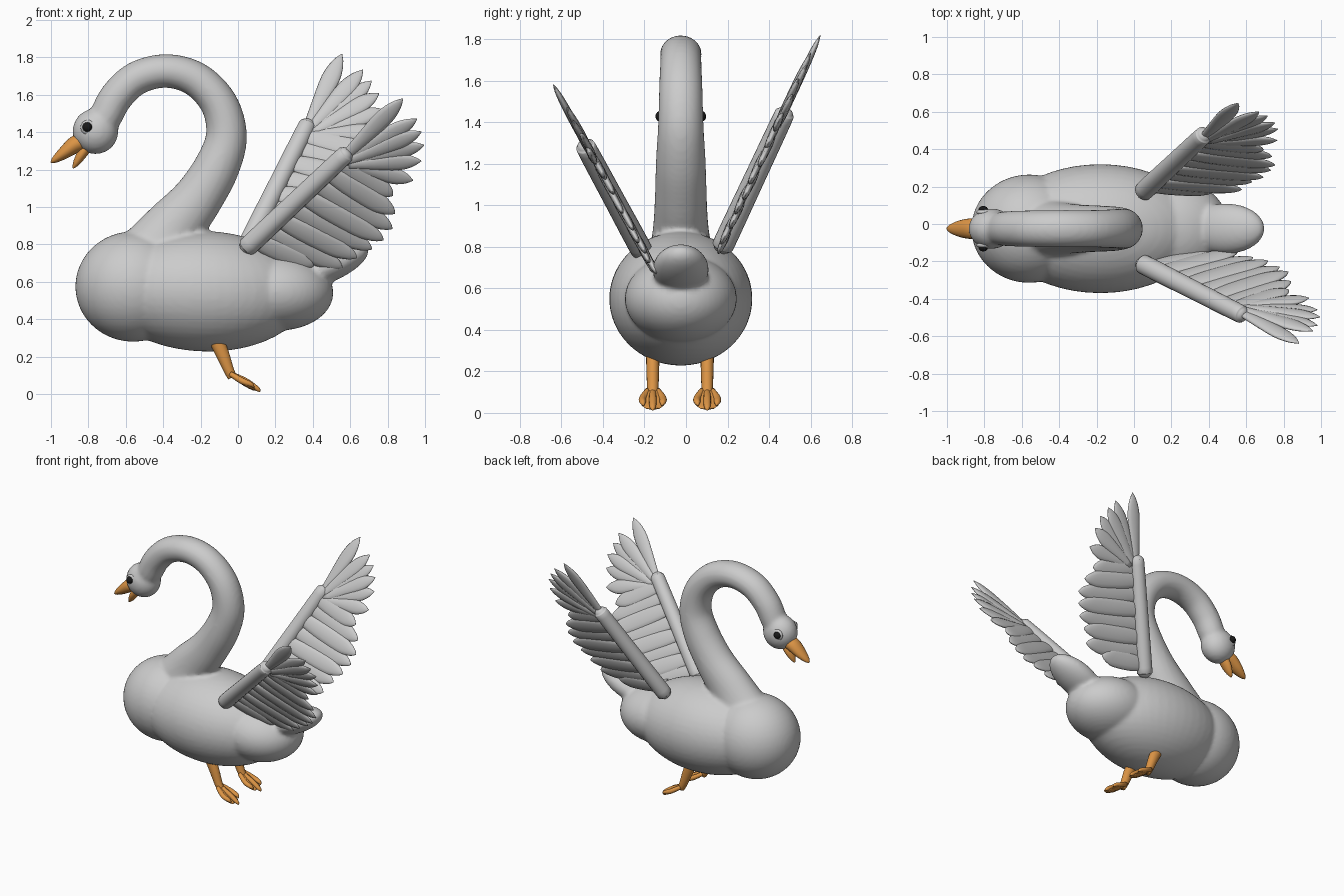
import bpy, bmesh, math
from mathutils import Vector, Matrix

if "Cube" in bpy.data.objects:
    bpy.data.objects.remove(bpy.data.objects["Cube"])

CY = -0.025  # body centre line


def material(name, col):
    m = bpy.data.materials.new(name)
    m.diffuse_color = (*col, 1)
    m.use_nodes = True
    m.node_tree.nodes["Principled BSDF"].inputs["Base Color"].default_value = m.diffuse_color
    return m


ORANGE = material("orange", (0.72, 0.30, 0.06))
BLACK = material("black", (0.01, 0.01, 0.01))


def finish(name, bm, mat=None):
    bmesh.ops.recalc_face_normals(bm, faces=bm.faces)
    for f in bm.faces:
        f.smooth = True
    me = bpy.data.meshes.new(name)
    bm.to_mesh(me)
    bm.free()
    if mat:
        me.materials.append(mat)
    ob = bpy.data.objects.new(name, me)
    bpy.context.collection.objects.link(ob)
    return ob


def ellipsoid(bm, c, r, tilt=0, seg=48):
    m = (Matrix.Translation(c) @ Matrix.Rotation(math.radians(tilt), 4, 'Y')
         @ Matrix.Diagonal((*r, 1)))
    bmesh.ops.create_uvsphere(bm, u_segments=seg, v_segments=seg // 2, radius=1, matrix=m)


def spline(rows, steps):
    """Catmull-Rom through rows of numbers."""
    out = []
    for i in range(len(rows) - 1):
        p = [rows[max(0, min(len(rows) - 1, i + k))] for k in (-1, 0, 1, 2)]
        for s in range(steps):
            t = s / steps
            out.append([0.5 * (2 * b + (c - a) * t + (2 * a - 5 * b + 4 * c - d) * t * t
                               + (3 * b - a - 3 * c + d) * t ** 3) for a, b, c, d in zip(*p)])
    return out + [list(rows[-1])]


def loft(bm, rows, flat, n=12, steps=4):
    """Elliptical tube; each row is x, y, z, half width, half thickness along flat."""
    rows = spline(rows, steps)
    pts = [Vector(r[:3]) for r in rows]
    rings = []
    for i, r in enumerate(rows):
        t = (pts[min(i + 1, len(pts) - 1)] - pts[max(i - 1, 0)]).normalized()
        side = t.cross(flat).normalized()
        up = side.cross(t)
        rings.append([bm.verts.new(pts[i] + side * max(r[3], .001) * math.cos(a)
                                   + up * max(r[4], .001) * math.sin(a))
                      for a in (2 * math.pi * k / n for k in range(n))])
    for a, b in zip(rings, rings[1:]):
        for k in range(n):
            bm.faces.new((a[k], a[(k + 1) % n], b[(k + 1) % n], b[k]))
    bm.faces.new(rings[0])
    bm.faces.new(rings[-1])


Y = Vector((0, 1, 0))

# body, tail, neck and head blended into one skin
bm = bmesh.new()
ellipsoid(bm, (-.56, CY, .575), (.31, .29, .295))
ellipsoid(bm, (-.18, CY, .55), (.55, .345, .322), 2)
ellipsoid(bm, (.2, CY, .55), (.31, .27, .21), 3)
ellipsoid(bm, (.49, CY, .69), (.225, .135, .088), -24)
ellipsoid(bm, (-.762, CY, 1.405), (.122, .108, .122), -50)
neck = [(-.43, .74, .22, .16), (-.35, .88, .165, .135), (-.22, 1.04, .135, .125),
        (-.115, 1.21, .122, .12), (-.062, 1.38, .11, .11), (-.1, 1.55, .1, .105),
        (-.22, 1.68, .094, .1), (-.38, 1.728, .09, .1), (-.54, 1.69, .09, .098),
        (-.65, 1.59, .09, .095), (-.71, 1.48, .088, .09), (-.75, 1.42, .08, .08)]
loft(bm, [(x, CY, z, w, h) for x, z, w, h in neck], Y, n=28, steps=6)
body = finish("body_neck_and_head", bm)
rm = body.modifiers.new("blend", 'REMESH')
rm.mode, rm.voxel_size, rm.use_smooth_shade = 'VOXEL', 0.014, True
sm = body.modifiers.new("soften", 'SMOOTH')
sm.factor, sm.iterations = 0.5, 5

# beak halves
for name, rows in (
        ("upper_beak", [(-.82, 1.355, .045, .05), (-.87, 1.335, .046, .055),
                        (-.93, 1.29, .034, .045), (-.98, 1.253, .018, .024), (-1, 1.238, .004, .006)]),
        ("lower_beak", [(-.81, 1.32, .03, .04), (-.84, 1.275, .026, .038),
                        (-.865, 1.235, .018, .024), (-.882, 1.208, .004, .006)])):
    bm = bmesh.new()
    loft(bm, [(x, CY, z, w, h) for x, z, w, h in rows], Y, n=20)
    finish(name, bm, ORANGE)

for s, label in ((-1, "right"), (1, "left")):
    # eye with a raised lid ring
    bm = bmesh.new()
    ellipsoid(bm, (-.806, CY + s * .098, 1.428), (.026, .024, .026), seg=24)
    finish(label + "_eye", bm, BLACK)
    bm = bmesh.new()
    ellipsoid(bm, (-.802, CY + s * .088, 1.426), (.04, .018, .04), seg=24)
    finish(label + "_eyelid", bm)

    # leg and webbed foot
    y = CY - .004 + s * .131
    bm = bmesh.new()
    loft(bm, [(-.13, y, .32, .042, .034), (-.085, y, .22, .036, .031),
              (-.05, y, .13, .028, .028), (-.03, y, .09, .025, .025)], Y, n=16)
    finish(label + "_leg", bm, ORANGE)
    bm = bmesh.new()
    fn = Vector((.6, 0, .8))
    loft(bm, [(-.05, y, .115, .02, .012), (-.01, y, .087, .045, .014),
              (.05, y, .045, .058, .01), (.09, y, .022, .035, .006)], fn, n=16)
    for d, e in ((-.048, .085), (0, .118), (.048, .085)):
        loft(bm, [(-.04, y + d * .5, .108, .014, .014), ((e - .04) / 2, y + d, .07, .018, .017),
                  (e - .015, y + d, .028 + (.118 - e) * .7, .015, .013),
                  (e, y + d * .9, .012 + (.118 - e) * .7, .003, .003)], fn)
    finish(label + "_foot", bm, ORANGE)


def wing(label, s, angle, origin, k):
    """Wing laid out in a leaning plane: u along the arm, v toward the trailing edge."""
    q = math.sqrt(1 + k * k)
    ca, sa = math.cos(angle), math.sin(angle)
    normal = Vector((0, s, -k)) / q

    def at(u, v, off=0):
        dz = (sa * u - ca * v) / q
        return Vector(origin) + Vector((ca * u + sa * v, s * k * dz, dz)) + normal * off

    def feather(bm, root, tip, width, shape, off):
        a, b = at(*root, off), at(*tip, off)
        loft(bm, [(*a.lerp(b, t), width * w, .017 * h) for t, w, h in shape], normal, n=12, steps=3)

    # arm with rounded ends
    bm = bmesh.new()
    r = .053
    ends = [(-.05, .1), (-.042, .55), (-.02, .9), (.02, 1), (.38, .96),
            (.72, .92), (.76, .8), (.78, .5), (.786, .1)]
    loft(bm, [(*at(u, 0, .008), r * w, r * w) for u, w in ends], normal, n=20, steps=3)
    finish(label + "_wing_arm", bm)

    # secondary feathers
    bm = bmesh.new()
    broad = [(0, .7, .8), (.3, 1, 1.1), (.7, 1, 1), (.86, .72, .9), (.95, .4, .6), (1, .05, .1)]
    rows = [(.04, .14, .34), (.12, .235, .46), (.22, .335, .475), (.31, .425, .50),
            (.41, .51, .505), (.51, .59, .495), (.61, .67, .44), (.69, .74, .36)]
    for i, (u0, u1, v1) in enumerate(rows):
        feather(bm, (u0, 0), (u1, v1), .062, broad, .003 * (-1) ** i)
    finish(label + "_secondary_feathers", bm)

    # primary feather fan
    bm = bmesh.new()
    fan = [(0, .5, .9), (.35, .8, 1.1), (.68, 1, 1), (.88, .65, .7), (1, .05, .1)]
    tips = [(1.21, -.005), (1.168, .137), (1.13, .205), (1.078, .273), (1.0, .325), (.88, .376)]
    for i, tip in enumerate(tips):
        feather(bm, (.72, .01 + .012 * i), tip, .05, fan, .003 * (-1) ** i)
    finish(label + "_primary_feathers", bm)


wing("right", -1, math.radians(47), (.06, -.214, .80), .54)
wing("left", 1, math.radians(65.6), (.06, .176, .82), .468)
